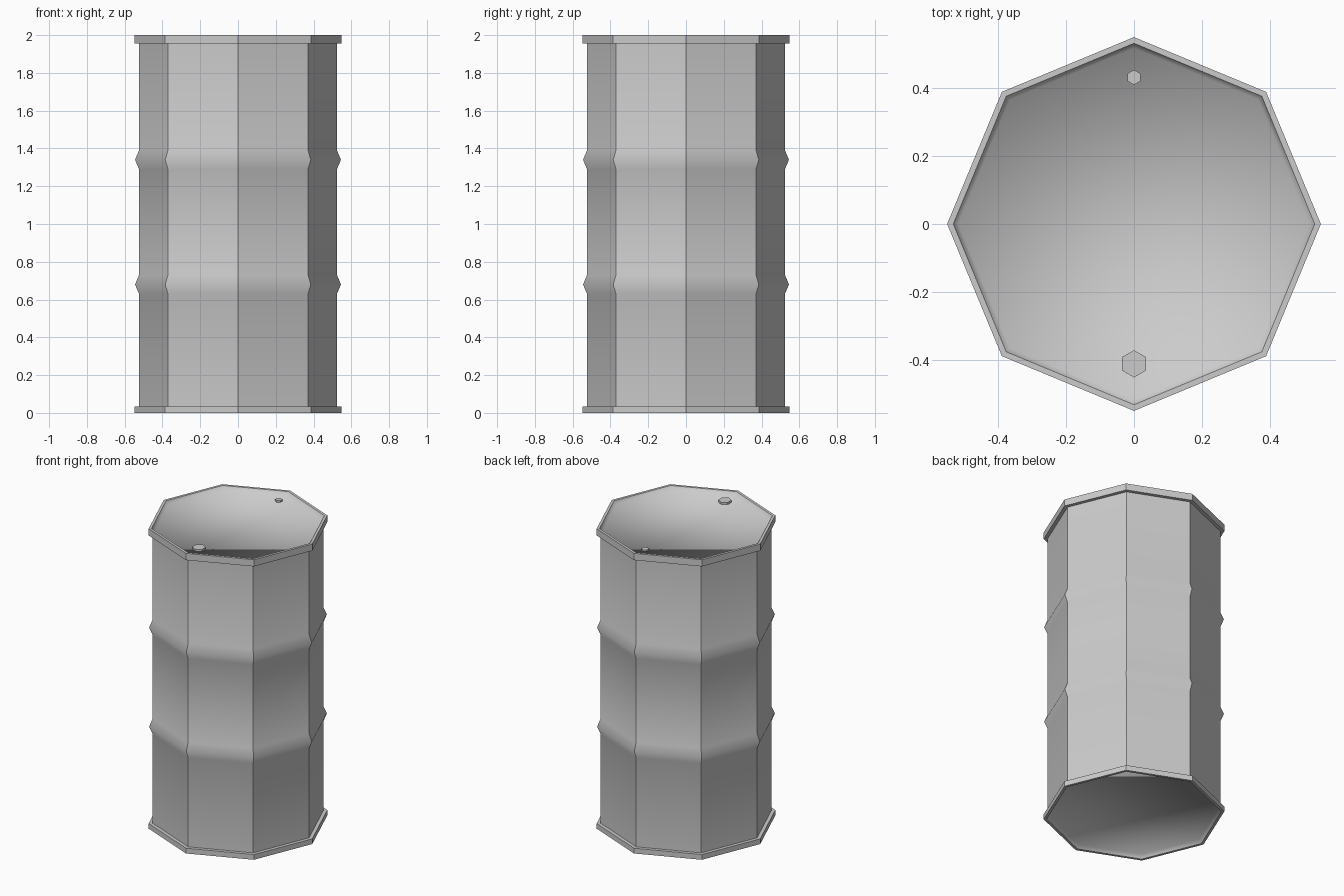
import bpy, bmesh
from math import cos, sin, pi

if "Cube" in bpy.data.objects:
    bpy.data.objects.remove(bpy.data.objects["Cube"])


def lathe(name, profile, sides, start=0.0, hard=(), crease_to=None, loc=(0, 0, 0)):
    """Revolve (radius, z) points from bottom centre to top centre, capping both ends.
    hard: profile points whose ring edge stays sharp; crease_to: sharp corner span."""
    bm = bmesh.new()
    rings = [[bm.verts.new((r * cos(start + 2 * pi * i / sides),
                            r * sin(start + 2 * pi * i / sides), z))
              for i in range(sides)] for r, z in profile]
    bm.faces.new(rings[0][::-1])
    bm.faces.new(rings[-1])
    for a, b in zip(rings, rings[1:]):
        for i in range(sides):
            j = (i + 1) % sides
            bm.faces.new((a[i], a[j], b[j], b[i]))
    for f in bm.faces:
        f.smooth = True
    for k in hard:
        for i in range(sides):
            bm.edges.get((rings[k][i], rings[k][(i + 1) % sides])).smooth = False
    lo, hi = crease_to
    for k in range(lo, hi):
        for i in range(sides):
            bm.edges.get((rings[k][i], rings[k + 1][i])).smooth = False
    mesh = bpy.data.meshes.new(name)
    bm.to_mesh(mesh)
    bm.free()
    ob = bpy.data.objects.new(name, mesh)
    ob.location = loc
    bpy.context.collection.objects.link(ob)
    return ob


RIM, BODY, RIB, LIP = 0.548, 0.524, 0.545, 0.53
LID_Z = 1.975

# Barrel shell: recessed base, bottom rim, two ribs, top rim, recessed lid
profile = [(0.515, 0.025), (LIP, 0), (RIM, 0), (RIM, 0.035), (BODY, 0.035)]
for z in (0.68, 1.34):
    profile += [(BODY, z - 0.05), (RIB, z), (BODY, z + 0.05)]
profile += [(BODY, 1.955), (RIM, 1.955), (RIM, 2), (LIP, 2), (0.515, LID_Z)]
n = len(profile)
lathe("barrel_shell", profile, 8,
      hard=(1, 2, 3, 4, n - 5, n - 4, n - 3, n - 2), crease_to=(2, n - 3))

# Hexagonal bung caps on the lid
for name, y, r, h in (("large_bung", -0.41, 0.04, 0.015), ("small_bung", 0.43, 0.022, 0.012)):
    lathe(name, [(r, -0.005), (r, h)], 6, start=pi / 2, hard=(0, 1),
          crease_to=(0, 1), loc=(0, y, LID_Z))
